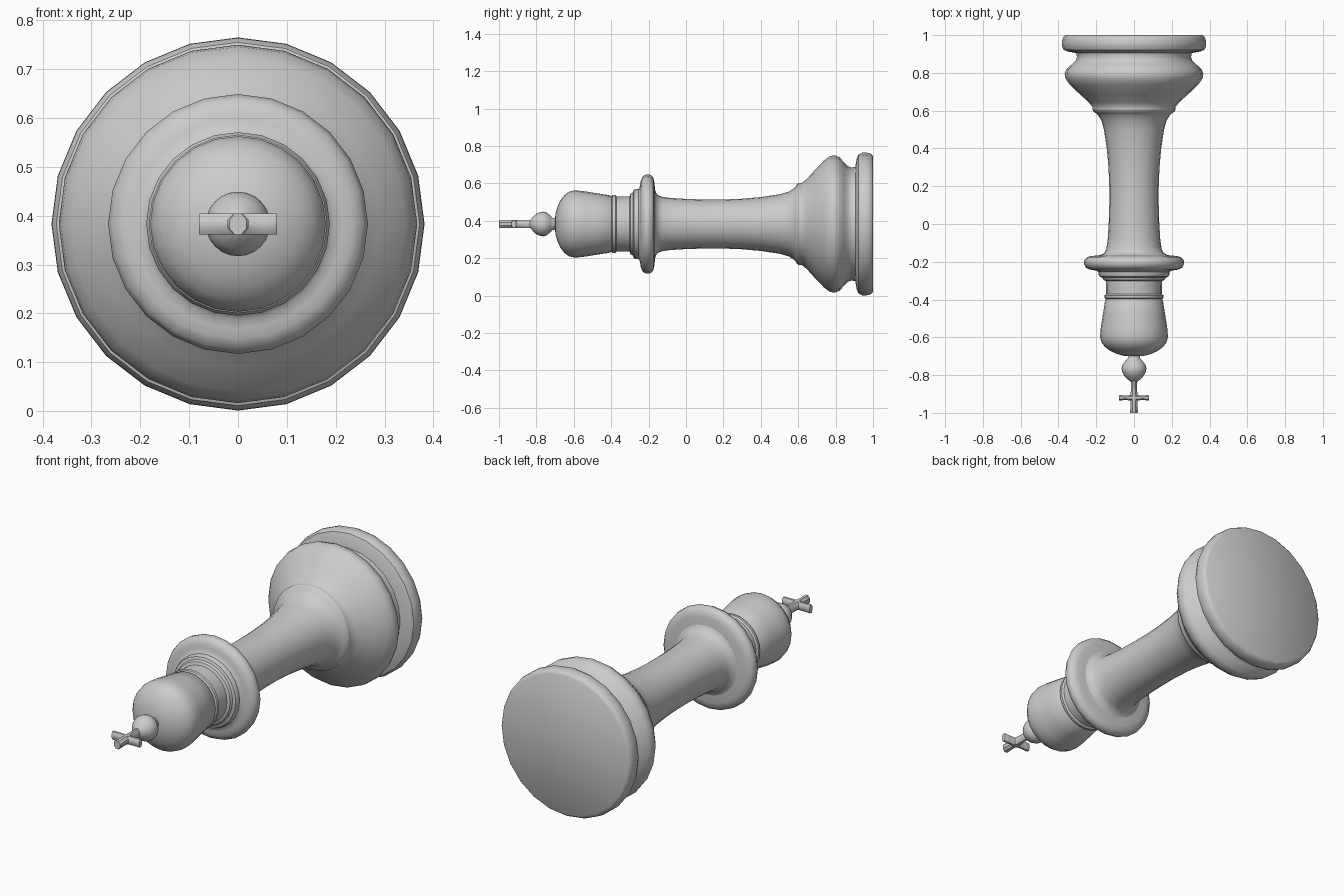
import bpy, bmesh, math

CZ = 0.383  # height of the lying piece's axis


def lathe(name, profile, sides=24, axis='Y', centre=(0, 0, CZ), thick=None,
          cap_start=False, cap_end=False, angle=40):
    """Rings of (position, radius) along an axis; thick fixes the z half-height."""
    bm = bmesh.new()
    rings = []
    off = 0 if sides > 8 else math.pi / sides
    for p, r in profile:
        ring = []
        for i in range(sides):
            a = 2 * math.pi * i / sides + off
            u, w = r * math.cos(a), (thick or r) * math.sin(a)
            v = (u, p, w) if axis == 'Y' else (p, u, w)
            ring.append(bm.verts.new([c + d for c, d in zip(centre, v)]))
        rings.append(ring)
    for a, b in zip(rings, rings[1:]):
        for i in range(sides):
            j = (i + 1) % sides
            bm.faces.new((a[i], a[j], b[j], b[i]))
    if cap_start:
        bm.faces.new(rings[0])
    if cap_end:
        bm.faces.new(rings[-1])
    bmesh.ops.recalc_face_normals(bm, faces=bm.faces)
    # open sections: make sure faces point away from the axis
    f = bm.faces[0]
    d = f.calc_center_median()
    radial = d.copy()
    radial.x -= centre[0]
    radial.z -= centre[2]
    if axis == 'Y':
        radial.y = 0
        if f.normal.dot(radial) < 0:
            bmesh.ops.reverse_faces(bm, faces=bm.faces)
    me = bpy.data.meshes.new(name)
    bm.to_mesh(me)
    bm.free()
    ob = bpy.data.objects.new(name, me)
    bpy.context.collection.objects.link(ob)
    bpy.ops.object.select_all(action='DESELECT')
    ob.select_set(True)
    bpy.context.view_layer.objects.active = ob
    bpy.ops.object.shade_smooth_by_angle(angle=math.radians(angle))
    return ob


# Base: rounded foot, groove, bulge and tapering shoulder
lathe("base", [(0.607, 0.22), (0.62, 0.22), (0.645, 0.24), (0.69, 0.29),
               (0.74, 0.342), (0.77, 0.363), (0.795, 0.367), (0.82, 0.358),
               (0.845, 0.33), (0.865, 0.309), (0.885, 0.302), (0.905, 0.306),
               (0.913, 0.35), (0.922, 0.372), (0.94, 0.381), (0.96, 0.382),
               (0.98, 0.379), (0.993, 0.372), (1.0, 0.362)], cap_end=True)

# Stem: waisted column with a small lip where it meets the base
lathe("stem", [(-0.165, 0.18), (-0.155, 0.158), (-0.13, 0.146), (-0.08, 0.139),
               (0.0, 0.134), (0.1, 0.131), (0.2, 0.131), (0.3, 0.135),
               (0.4, 0.144), (0.5, 0.159), (0.55, 0.173), (0.575, 0.19),
               (0.585, 0.198), (0.593, 0.213), (0.607, 0.22)])

# Collar: wide rounded flange with a smaller stepped ring in front
lathe("collar", [(-0.302, 0.148), (-0.296, 0.162), (-0.284, 0.168), (-0.279, 0.182),
                 (-0.268, 0.188), (-0.255, 0.188), (-0.248, 0.196), (-0.244, 0.215),
                 (-0.241, 0.235), (-0.23, 0.256), (-0.21, 0.266), (-0.19, 0.263),
                 (-0.175, 0.248), (-0.169, 0.222), (-0.165, 0.18)])

# Head: neck with thin band, flared cup and domed top
lathe("head", [(-0.7, 0.03), (-0.698, 0.055), (-0.688, 0.09), (-0.672, 0.126),
               (-0.65, 0.155), (-0.625, 0.173), (-0.595, 0.18), (-0.55, 0.176),
               (-0.48, 0.165), (-0.405, 0.153), (-0.398, 0.147), (-0.392, 0.155),
               (-0.378, 0.156), (-0.371, 0.147), (-0.302, 0.148)])

# Finial: ball on a short neck
lathe("finial", [(-0.838, 0.014), (-0.825, 0.03), (-0.807, 0.05), (-0.785, 0.062),
                 (-0.765, 0.066), (-0.745, 0.061), (-0.725, 0.045), (-0.712, 0.033),
                 (-0.7, 0.03)], cap_start=True)

# Cross: upright and crossbar, waisted toward their ends
lathe("cross_upright", [(-1.0, 0.019), (-0.996, 0.023), (-0.96, 0.019), (-0.935, 0.02),
                        (-0.92, 0.027), (-0.905, 0.02), (-0.86, 0.016), (-0.825, 0.018)],
      sides=8, thick=0.023, cap_start=True, cap_end=True)
half = [(0.02, 0.015), (0.05, 0.013), (0.076, 0.016), (0.08, 0.013)]
lathe("cross_bar", [(-p, r) for p, r in reversed(half)] + [(0, 0.025)] + half,
      sides=8, axis='X', centre=(0, -0.92, CZ), thick=0.023,
      cap_start=True, cap_end=True)
